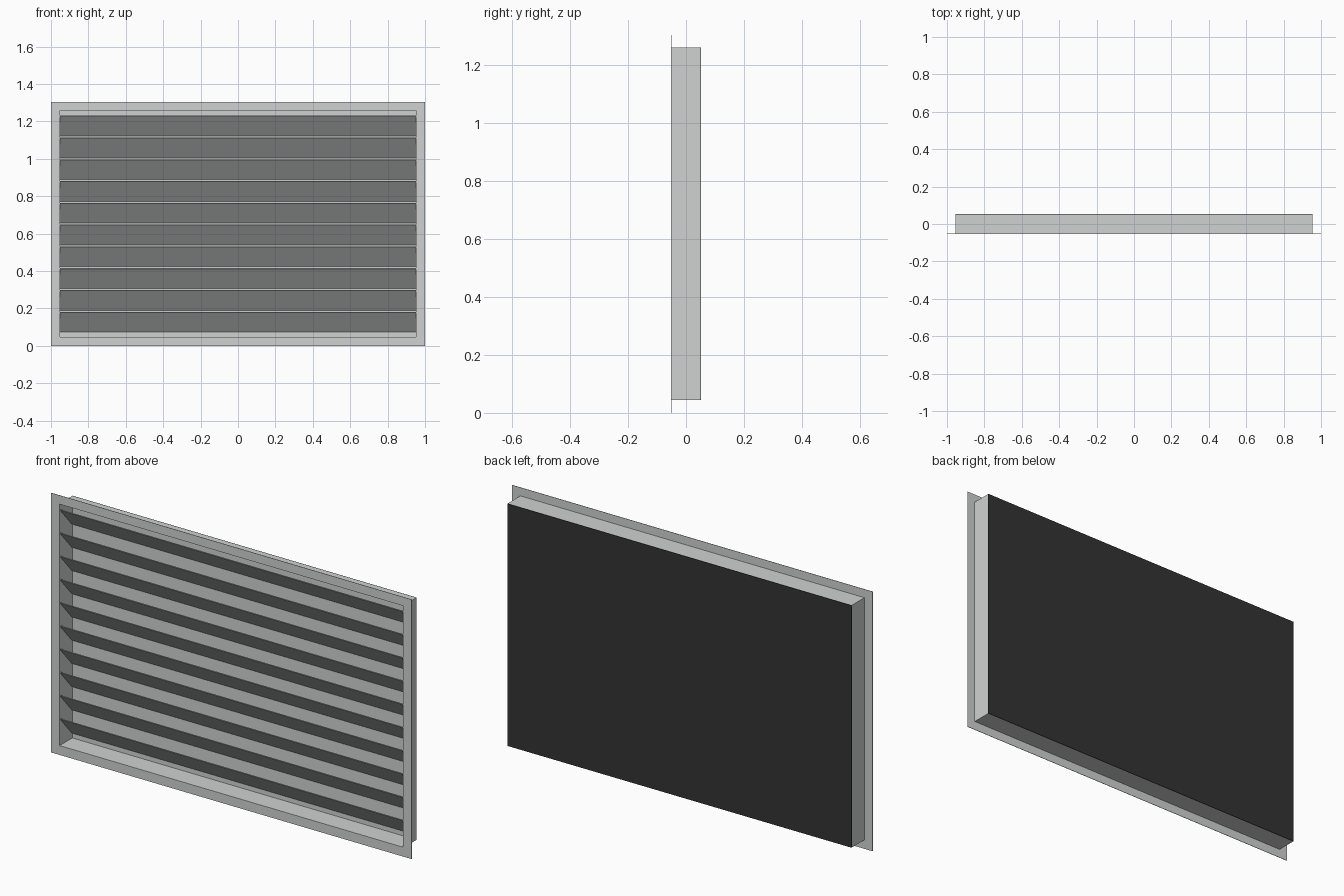
import bpy, bmesh
from mathutils import Vector

if "Cube" in bpy.data.objects:
    bpy.data.objects.remove(bpy.data.objects["Cube"])


def material(name, r, g, b):
    m = bpy.data.materials.new(name)
    m.diffuse_color = (r, g, b, 1)
    m.use_nodes = True
    m.node_tree.nodes["Principled BSDF"].inputs["Base Color"].default_value = m.diffuse_color
    return m


GREY = material("light grey metal", 0.63, 0.64, 0.64)
BLACK = material("black backing", 0.033, 0.033, 0.033)

W, H = 2.0, 1.302              # flange size
DW, Z0, Z1 = 0.955, 0.045, 1.26  # duct half width, bottom and top
FRONT, BACK = -0.0525, 0.0525
T = 0.002                      # sheet thickness


def finish(name, bm, mat):
    bmesh.ops.recalc_face_normals(bm, faces=bm.faces)
    me = bpy.data.meshes.new(name)
    bm.to_mesh(me)
    bm.free()
    me.materials.append(mat)
    ob = bpy.data.objects.new(name, me)
    bpy.context.collection.objects.link(ob)
    return ob


def extrude(bm, points, vec):
    """Closed solid from a planar profile."""
    face = bm.faces.new([bm.verts.new(p) for p in points])
    new = bmesh.ops.extrude_face_region(bm, geom=[face], use_keep_orig=True)["geom"]
    bmesh.ops.translate(bm, vec=Vector(vec), verts=[v for v in new if isinstance(v, bmesh.types.BMVert)])


def ring(name, outer, inner, y0, y1, mat):
    """Rectangular tube along y; rectangles are (half width, bottom, top)."""
    bm = bmesh.new()

    def loop(r, y):
        w, a, b = r
        return [bm.verts.new(p) for p in ((-w, y, a), (w, y, a), (w, y, b), (-w, y, b))]

    loops = [loop(outer, y0), loop(inner, y0), loop(inner, y1), loop(outer, y1)]
    for k in range(4):
        a, b = loops[k], loops[(k + 1) % 4]
        for i in range(4):
            j = (i + 1) % 4
            bm.faces.new((a[i], a[j], b[j], b[i]))
    return finish(name, bm, mat)


def panel(name, w, z0, z1, y0, y1, mat):
    bm = bmesh.new()
    extrude(bm, [(-w, y0, z0), (w, y0, z0), (w, y0, z1), (-w, y0, z1)], (0, y1 - y0, 0))
    return finish(name, bm, mat)


# Front flange and the duct collar behind it
inner = (DW - T, Z0 + T, Z1 - T)
ring("front_flange", (W / 2, 0, H), inner, FRONT, FRONT + T, GREY)
ring("duct_collar", (DW, Z0, Z1), inner, FRONT + T, BACK - 0.003, GREY)

# Grey inner sheet and black backing plate
panel("inner_sheet", DW - T, Z0 + T, Z1 - T, BACK - 0.005, BACK - 0.003, GREY)
panel("black_backing", DW, Z0, Z1, BACK - 0.003, BACK, BLACK)

# Ten slats, sloping down from front to back
PITCH, DROP, TH = 0.1165, 0.1085, 0.003
for i in range(10):
    top = 1.230 - i * PITCH
    x, yf, yb = -DW + T, -0.050, 0.0465
    bm = bmesh.new()
    extrude(bm, [(x, yf, top), (x, yf, top - TH), (x, yb - TH, top - DROP),
                 (x, yb, top - DROP), (x, yb, top - DROP + TH), (x, yf + TH, top)],
            (2 * (DW - T), 0, 0))
    finish("slat_%02d" % (i + 1), bm, GREY)
